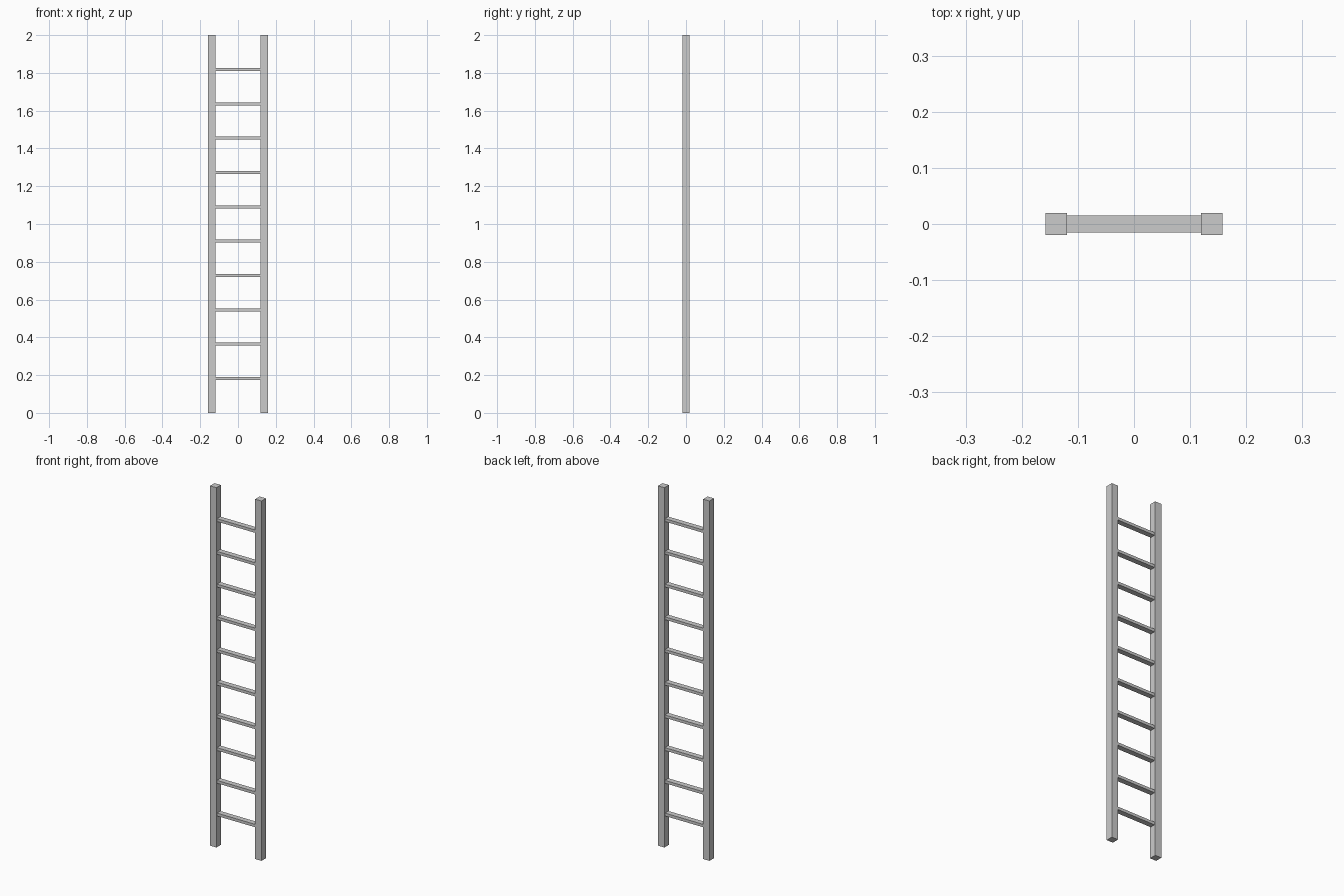
import bpy

if "Cube" in bpy.data.objects:
    bpy.data.objects.remove(bpy.data.objects["Cube"])

HEIGHT = 2.0
RAIL = 0.039          # square rail section
OUTER = 0.158         # half width of the ladder
RUNG_DEPTH, RUNG_THICK = 0.03, 0.016
RUNGS = 10


def box(name, centre, size):
    bpy.ops.mesh.primitive_cube_add(size=1, location=centre)
    ob = bpy.context.object
    ob.name = name
    ob.scale = size
    bpy.ops.object.transform_apply(location=False, rotation=False, scale=True)
    return ob


# Two upright rails
for side, sx in (("left", -1), ("right", 1)):
    box(f"{side}_rail", (sx * (OUTER - RAIL / 2), 0, HEIGHT / 2), (RAIL, RAIL, HEIGHT))

# Evenly spaced flat rungs between the rails
for i in range(1, RUNGS + 1):
    box(f"rung_{i}", (0, 0, HEIGHT * i / (RUNGS + 1)),
        (2 * (OUTER - RAIL), RUNG_DEPTH, RUNG_THICK))
